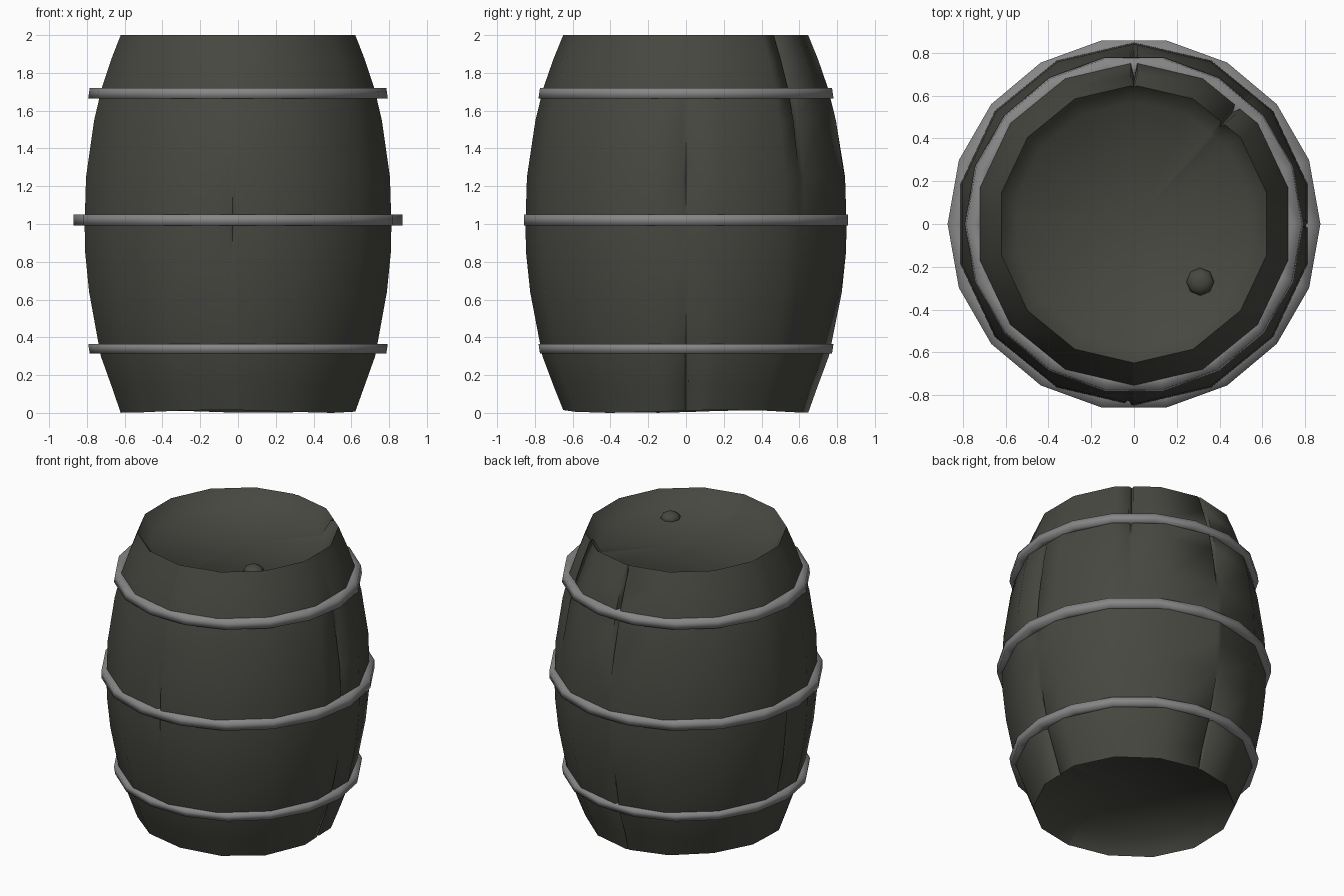
import bpy, bmesh, math

if "Cube" in bpy.data.objects:
    bpy.data.objects.remove(bpy.data.objects["Cube"])

def material(name, rgb):
    m = bpy.data.materials.new(name)
    m.diffuse_color = (*rgb, 1)
    m.use_nodes = True
    m.node_tree.nodes["Principled BSDF"].inputs["Base Color"].default_value = m.diffuse_color
    return m

WOOD = material("dark wood", (0.064, 0.064, 0.054))
IRON = material("grey iron", (0.24, 0.24, 0.245))

def finish(name, bm, mat, angle):
    bmesh.ops.recalc_face_normals(bm, faces=bm.faces)
    me = bpy.data.meshes.new(name)
    bm.to_mesh(me)
    bm.free()
    ob = bpy.data.objects.new(name, me)
    bpy.context.collection.objects.link(ob)
    me.materials.append(mat)
    bpy.ops.object.select_all(action='DESELECT')
    ob.select_set(True)
    bpy.context.view_layer.objects.active = ob
    bpy.ops.object.shade_smooth_by_angle(angle=math.radians(angle))
    return ob

def bridge(bm, a, b):
    n = len(a)
    for i in range(n):
        bm.faces.new((a[i], a[(i + 1) % n], b[(i + 1) % n], b[i]))

# barrel body: 14-sided bulging shell with recessed ends and split staves
SIDES = 14
STEP = 360 / SIDES
# crack: angle, bottom z, deepest z, top z, depth
CRACKS = [(90, 1.25, 1.72, 2.05, 0.07), (48, 1.4, 1.87, 2.1, 0.05),
          (90, -0.05, 0.3, 0.64, 0.05), (0, -0.05, 0.16, 0.5, 0.05),
          (0, 1.0, 1.25, 1.72, 0.03), (178, 0.3, 0.64, 1.0, 0.03),
          (-92, 0.73, 1.0, 1.4, 0.025)]
angles = {round(90 + i * STEP, 3) % 360: None for i in range(SIDES)}
crack_angles = sorted({c[0] % 360 for c in CRACKS})
for c in crack_angles:
    for d in (-1.2, 0, 1.2):
        angles[(c + d) % 360] = None
angles = sorted(angles)

def facet(a):
    # distance to the 14-gon edge in direction a, as a share of its radius
    r = (a - 90) % STEP - STEP / 2
    return math.cos(math.radians(STEP / 2)) / math.cos(math.radians(r))

def dent(a, z):
    total = 0
    for c, lo, mid, hi, depth in CRACKS:
        if abs((a - c + 180) % 360 - 180) < 0.1 and lo < z < hi:
            total += depth * ((z - lo) / (mid - lo) if z < mid else (hi - z) / (hi - mid))
    return total

PROFILE = [(0.57, 0.11), (0.65, 0.0), (0.70, 0.14), (0.76, 0.3), (0.825, 0.64),
           (0.847, 0.85), (0.85, 1.0), (0.842, 1.25), (0.797, 1.55),
           (0.755, 1.72), (0.703, 1.87), (0.65, 2.0), (0.57, 1.9)]
bm = bmesh.new()
rings = []
for k, (r, z) in enumerate(PROFILE):
    ring = []
    for a in angles:
        t = math.radians(a)
        inner = k in (0, len(PROFILE) - 1)
        q = r * facet(a) - (0 if inner else dent(a, z))
        wave = 0.008 + 0.008 * math.sin(3 * t + 0.5) if k == 1 else 0
        ring.append(bm.verts.new((q * math.cos(t) * 0.98, q * math.sin(t), z + wave)))
    rings.append(ring)
for a, b in zip(rings, rings[1:]):
    bridge(bm, a, b)
for ring, z in ((rings[0], 0.115), (rings[-1], 1.895)):
    centre = bm.verts.new((0, 0, z))
    for i in range(len(ring)):
        bm.faces.new((ring[i], ring[(i + 1) % len(ring)], centre))
finish("barrel_body", bm, WOOD, 75)

# iron hoops: 18-sided bands
def hoop(name, z0, z1, inner, r0, r1):
    bm = bmesh.new()
    rings = []
    for r, z in ((inner, z0), (r0, z0), (r1, z1), (inner, z1)):
        rings.append([bm.verts.new((r * math.cos(i * math.pi / 9),
                                    r * math.sin(i * math.pi / 9), z)) for i in range(18)])
    for i in range(4):
        bridge(bm, rings[i], rings[(i + 1) % 4])
    finish(name, bm, IRON, 100)

hoop("lower_hoop", 0.315, 0.365, 0.70, 0.785, 0.793)
hoop("middle_hoop", 0.992, 1.05, 0.77, 0.872, 0.872)
hoop("upper_hoop", 1.665, 1.72, 0.70, 0.793, 0.785)

# bung on the lid
bm = bmesh.new()
bmesh.ops.create_uvsphere(bm, u_segments=8, v_segments=6, radius=0.065)
for v in bm.verts:
    v.co.z *= 0.6
    v.co.x += 0.31
    v.co.y -= 0.27
    v.co.z += 1.9
finish("bung", bm, WOOD, 60)
